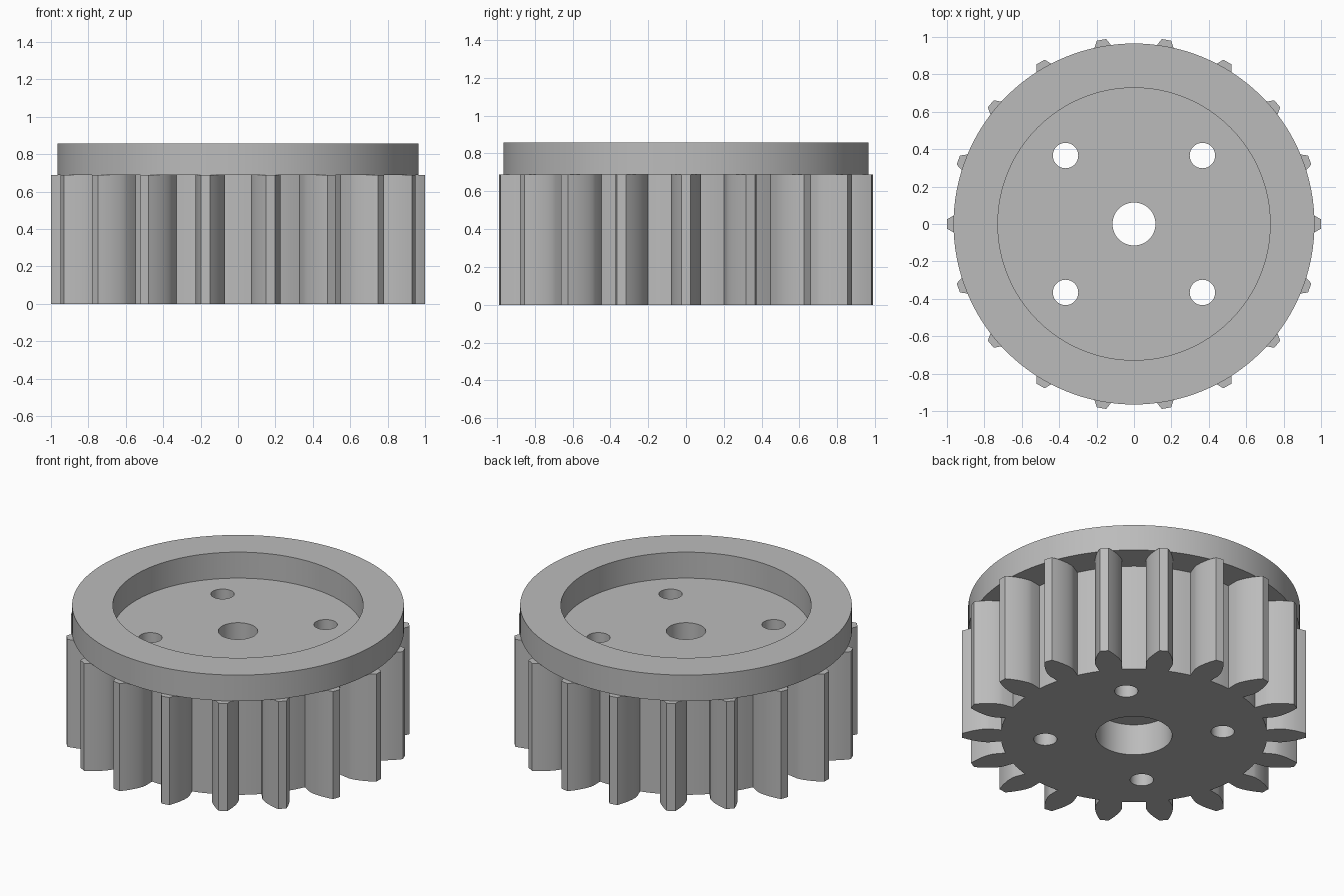
import bpy, bmesh, math

if "Cube" in bpy.data.objects:
    bpy.data.objects.remove(bpy.data.objects["Cube"])

TEETH = 18
TIP_R, PITCH_R, ROOT_R = 1.0, 0.9, 0.775
GEAR_H, TOP = 0.69, 0.857

grey = bpy.data.materials.new("plain_grey")
grey.use_nodes = True
grey.diffuse_color = (0.5, 0.5, 0.5, 1)
grey.node_tree.nodes["Principled BSDF"].inputs["Base Color"].default_value = (0.5, 0.5, 0.5, 1)


def make_object(name, bm):
    bmesh.ops.recalc_face_normals(bm, faces=bm.faces)
    mesh = bpy.data.meshes.new(name)
    bm.to_mesh(mesh)
    bm.free()
    mesh.materials.append(grey)
    obj = bpy.data.objects.new(name, mesh)
    bpy.context.collection.objects.link(obj)
    return obj


def select_only(obj):
    bpy.ops.object.select_all(action="DESELECT")
    obj.select_set(True)
    bpy.context.view_layer.objects.active = obj


def cut_hole(target, x, y, radius, low, high):
    bm = bmesh.new()
    bmesh.ops.create_cone(bm, cap_ends=True, segments=64, radius1=radius,
                          radius2=radius, depth=high - low)
    bmesh.ops.translate(bm, verts=bm.verts, vec=(x, y, (low + high) / 2))
    cutter = make_object("hole_cutter", bm)
    cutter.hide_render = True
    mod = target.modifiers.new("hole", "BOOLEAN")
    mod.operation, mod.solver, mod.object = "DIFFERENCE", "EXACT", cutter
    select_only(target)
    bpy.ops.object.modifier_apply(modifier=mod.name)
    bpy.data.objects.remove(cutter)


# One tooth flank: narrowed root, then an involute out to the tip
base_r = PITCH_R * math.cos(math.radians(20))


def involute(radius):
    a = math.acos(min(1, base_r / radius))
    return math.tan(a) - a


half_pitch = math.pi / (2 * TEETH) - 0.009
flank = [(ROOT_R, 0.066 / ROOT_R)]
for i in range(9):
    r = base_r + (TIP_R - base_r) * i / 8
    flank.append((r, half_pitch + involute(PITCH_R) - involute(r)))

# Toothed body
bm = bmesh.new()
outline = []
for t in range(TEETH):
    mid = math.tau * t / TEETH
    points = [(r, mid - a) for r, a in flank] + [(r, mid + a) for r, a in reversed(flank)]
    gap = math.tau / TEETH - 2 * flank[0][1]
    points += [(ROOT_R, mid + flank[0][1] + gap * k / 4) for k in (1, 2, 3)]
    outline += [bm.verts.new((r * math.cos(a), r * math.sin(a), 0)) for r, a in points]
face = bm.faces.new(outline)
extruded = bmesh.ops.extrude_face_region(bm, geom=[face], use_keep_orig=True)
bmesh.ops.translate(bm, vec=(0, 0, GEAR_H),
                    verts=[v for v in extruded["geom"] if isinstance(v, bmesh.types.BMVert)])
gear = make_object("toothed_body", bm)

# Shaft hole, wider recess below, and four bolt holes
cut_hole(gear, 0, 0, 0.222, -0.1, 0.2)
cut_hole(gear, 0, 0, 0.115, 0.1, 0.8)
for sx in (-1, 1):
    for sy in (-1, 1):
        cut_hole(gear, sx * 0.366, sy * 0.366, 0.068, -0.1, 0.8)

# Raised rim: a rectangle spun about the axis
bm = bmesh.new()
corners = [(0.728, GEAR_H), (0.965, GEAR_H), (0.965, TOP), (0.728, TOP)]
verts = [bm.verts.new((x, 0, z)) for x, z in corners]
edges = [bm.edges.new((verts[i], verts[(i + 1) % 4])) for i in range(4)]
bmesh.ops.spin(bm, geom=verts + edges, axis=(0, 0, 1), cent=(0, 0, 0),
               angle=math.tau, steps=128, use_merge=False)
bmesh.ops.remove_doubles(bm, verts=bm.verts, dist=0.0005)
rim = make_object("raised_rim", bm)

for obj in (gear, rim):
    select_only(obj)
    bpy.ops.object.shade_smooth_by_angle(angle=math.radians(25))
